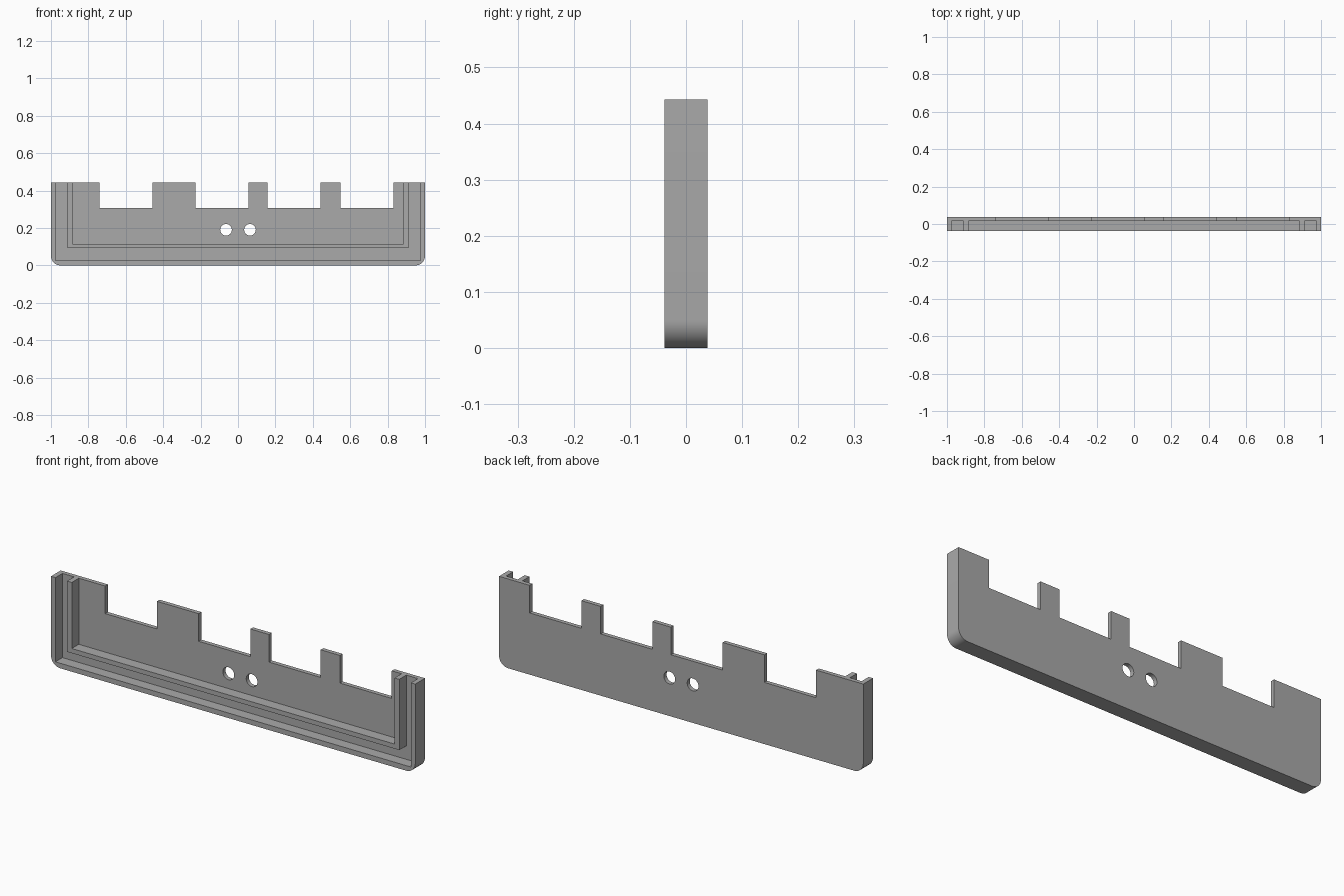
import bpy
import bmesh
import math

if "Cube" in bpy.data.objects:
    bpy.data.objects.remove(bpy.data.objects["Cube"])

# Overall sizes
HEIGHT, FRONT, BACK = 0.443, -0.038, 0.038
FLOOR = 0.017            # front face of the thin back plate
RADIUS = 0.05            # rounded lower corners
OUTER, RIB_OUT, RIB_IN = 0.976, 0.912, 0.886


def grey_material():
    mat = bpy.data.materials.new("plain grey")
    mat.use_nodes = True
    colour = (0.4, 0.4, 0.4, 1)
    mat.diffuse_color = colour
    mat.node_tree.nodes["Principled BSDF"].inputs["Base Color"].default_value = colour
    return mat


def prism(name, outline, y0, y1):
    """Extrude an (x, z) outline from y0 to y1."""
    bm = bmesh.new()
    face = bm.faces.new([bm.verts.new((x, y0, z)) for x, z in outline])
    out = bmesh.ops.extrude_face_region(bm, geom=[face])
    moved = [v for v in out["geom"] if isinstance(v, bmesh.types.BMVert)]
    bmesh.ops.translate(bm, verts=moved, vec=(0, y1 - y0, 0))
    bmesh.ops.recalc_face_normals(bm, faces=bm.faces)
    mesh = bpy.data.meshes.new(name)
    bm.to_mesh(mesh)
    bm.free()
    obj = bpy.data.objects.new(name, mesh)
    bpy.context.collection.objects.link(obj)
    return obj


def arc(cx, cz, r, start, end, steps):
    angles = [math.radians(start + (end - start) * i / steps) for i in range(steps + 1)]
    return [(cx + r * math.cos(a), cz + r * math.sin(a)) for a in angles]


def box(x0, x1, z0, z1):
    return [(x0, z0), (x1, z0), (x1, z1), (x0, z1)]


# Solid panel with rounded lower corners
outline = [(1, HEIGHT), (-1, HEIGHT)]
outline += arc(-1 + RADIUS, RADIUS, RADIUS, 180, 270, 12)
outline += arc(1 - RADIUS, RADIUS, RADIUS, 270, 360, 12)
panel = prism("panel", outline, FRONT, BACK)
panel.data.materials.append(grey_material())

# U-shaped channel between the rim and the inner rib, and the pocket inside the rib
channel = [(-OUTER, 1), (-OUTER, 0.025), (OUTER, 0.025), (OUTER, 1),
           (RIB_OUT, 1), (RIB_OUT, 0.092), (-RIB_OUT, 0.092), (-RIB_OUT, 1)]
cutters = [prism("channel_cutter", channel, -1, FLOOR),
           prism("pocket_cutter", box(-RIB_IN, RIB_IN, 0.115, 1), -1, FLOOR)]

# Notches in the top edge
for left in (-0.741, -0.228, 0.056, 0.158, 0.548):
    if left != 0.056:
        cutters.append(prism("notch_cutter", box(left, left + 0.284, 0.306, 1), -1, 1))

# Pair of round holes
for x in (-0.064, 0.064):
    cutters.append(prism("hole_cutter", arc(x, 0.19, 0.031, 0, 348.75, 31), -1, 1))

# Carve the panel and discard the cutters
bpy.context.view_layer.objects.active = panel
panel.select_set(True)
for cutter in cutters:
    mod = panel.modifiers.new("carve", "BOOLEAN")
    mod.operation = "DIFFERENCE"
    mod.solver = "EXACT"
    mod.object = cutter
    bpy.ops.object.modifier_apply(modifier=mod.name)
    bpy.data.objects.remove(cutter)

bpy.ops.object.shade_smooth_by_angle(angle=math.radians(30))
